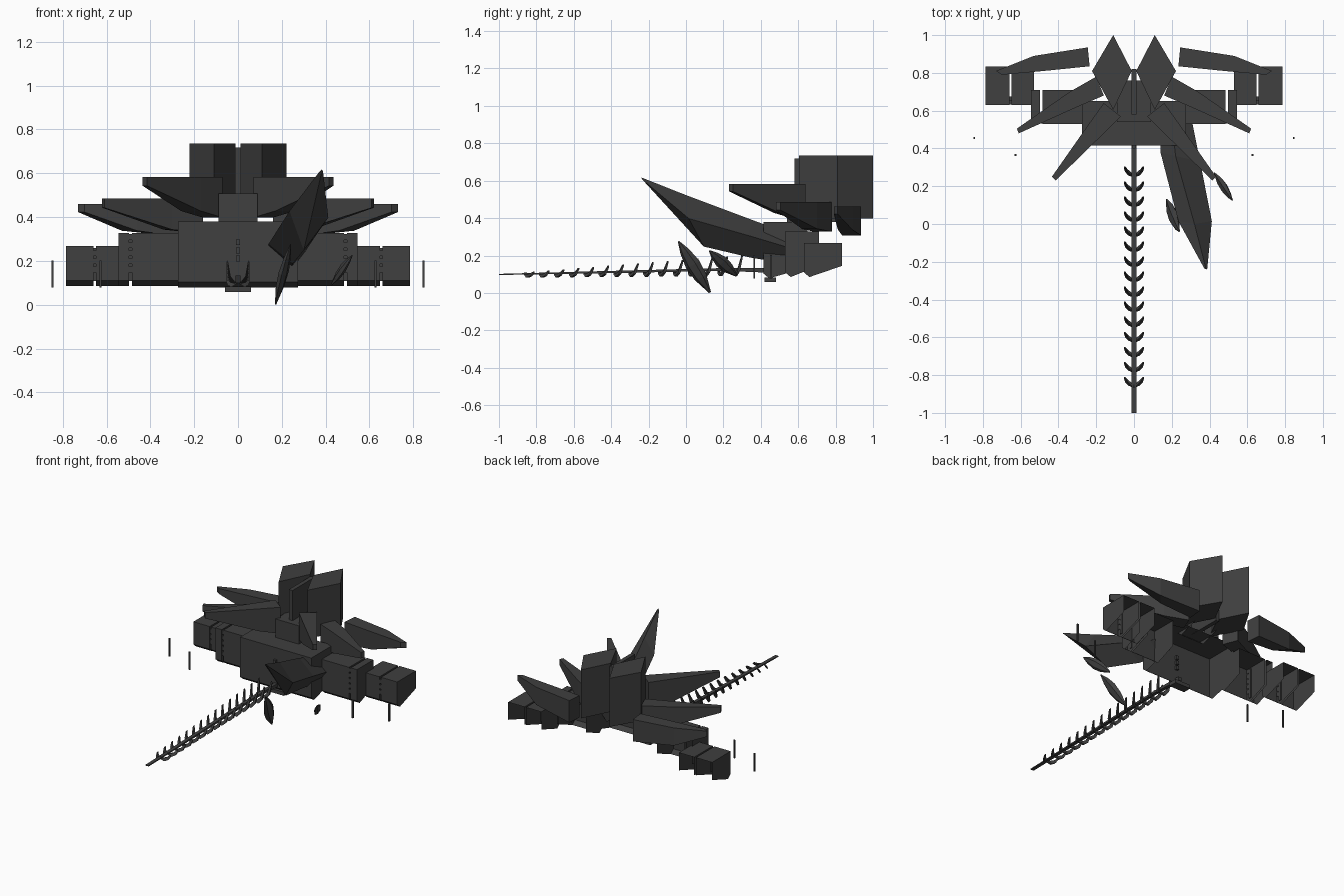
import bpy, bmesh, math
from mathutils import Vector

if "Cube" in bpy.data.objects:
    bpy.data.objects.remove(bpy.data.objects["Cube"])

stone = bpy.data.materials.new("dark_stone")
stone.diffuse_color = (0.05, 0.05, 0.05, 1)
stone.use_nodes = True
stone.node_tree.nodes["Principled BSDF"].inputs["Base Color"].default_value = stone.diffuse_color


def finish(name, bm):
    bmesh.ops.recalc_face_normals(bm, faces=bm.faces)
    me = bpy.data.meshes.new(name)
    bm.to_mesh(me)
    bm.free()
    me.materials.append(stone)
    ob = bpy.data.objects.new(name, me)
    bpy.context.collection.objects.link(ob)
    return ob


def loft(name, rings):
    """Skin a list of closed rings and cap both ends."""
    bm = bmesh.new()
    vs = [[bm.verts.new(p) for p in r] for r in rings]
    n = len(rings[0])
    for a, b in zip(vs, vs[1:]):
        for i in range(n):
            j = (i + 1) % n
            bm.faces.new((a[i], a[j], b[j], b[i]))
    bm.faces.new(vs[0][::-1])
    bm.faces.new(vs[-1])
    return finish(name, bm)


def box(name, x0, x1, y0, y1, z0, z1):
    base = [(x0, y0), (x1, y0), (x1, y1), (x0, y1)]
    return loft(name, [[(x, y, z) for x, y in base] for z in (z0, z1)])


def shell(name, x0, x1, y0, y1, z0, z1):
    """Facade block, open at the back and underneath, lower lip tucked in."""
    prof = [(y0 + .03, z0), (y0, z0 + .025), (y0, z1), (y1, z1)]
    bm = bmesh.new()
    a, b = [[bm.verts.new((x, y, z)) for y, z in prof] for x in (x0, x1)]
    for i in range(3):
        bm.faces.new((a[i], b[i], b[i + 1], a[i + 1]))
    for side, x in ((a, x0), (b, x1)):
        bm.faces.new(side + [bm.verts.new((x, y1, z0 + .06))])
    return finish(name, bm)


def shard(name, p, q, w, t, side):
    """Faceted spindle from p to q."""
    p, q = Vector(p), Vector(q)
    d = (q - p).normalized()
    u = Vector(side)
    u = (u - d * u.dot(d)).normalized()
    v = d.cross(u)
    rings = []
    for f, s in ((0, .15), (.3, .85), (.55, 1), (.8, .65), (1, .1)):
        c = p.lerp(q, f)
        rings.append([c + u * (w * s * math.cos(k * math.pi / 3)) +
                      v * (t * s * math.sin(k * math.pi / 3)) for k in range(6)])
    return loft(name, rings)


def knobs(name, x, y, z0, z1):
    """Stacked carved knobs in a facade gap."""
    z = z0
    while z < z1:
        box(name, x - .009, x + .009, y, y + .03, z, z + .026)
        z += .037


# central facade with upper block and gap wall
shell("central_facade", -.274, .274, .415, .65, .08, .382)
shell("upper_block", -.09, .09, .54, .76, .355, .51)
box("central_base", -.06, .06, .42, .48, .06, .085)
box("tower_joint", -.014, .014, .58, .82, .38, .72)
knobs("central_knob", 0, .4, .2, .29)

for s in (-1, 1):
    # stepped side wings
    for name, xa, xb, y0, y1, z1 in (("inner_wing", .274, .484, .53, .71, .33),
                                     ("inner_wing_end", .497, .545, .53, .71, .33),
                                     ("outer_wing", .53, .648, .63, .835, .27),
                                     ("outer_wing_end", .66, .785, .63, .835, .27)):
        shell(name, min(s * xa, s * xb), max(s * xa, s * xb), y0, y1, .087, z1)
    for x, y, z1 in ((.49, .535, .33), (.654, .635, .27)):
        box("gap_panel", s * x - .012, s * x + .012, y + .02, y + .04, .11, z1 - .01)
        knobs("wing_knob", s * x, y - .003, .15, z1 - .03)

    # kite-plan twin towers
    kite = [(.11, 1), (.222, .81), (.11, .605), (.012, .81)]
    loft("tower", [[(s * x, y, z) for x, y in kite] for z in (.40, .738)])

    # radiating blades: root edge, shoulder edge, tip edge with undersides
    blades = {
        "rear_blade": (.463, [((.245, .935), (.235, .835), .31),
                              ((.53, .89), (.46, .812), .34),
                              ((.73, .81), (.70, .79), .425)]),
        "middle_blade": (.487, [((.20, .78), (.16, .68), .33),
                                ((.34, .70), (.30, .62), .345),
                                ((.62, .505), (.61, .48), .445)]),
        "front_blade": (.585, [((.16, .64), (.07, .57), .40),
                               ((.26, .50), (.17, .47), .43),
                               ((.435, .25), (.415, .23), .545)]),
    }
    for name, (top, stations) in blades.items():
        loft(name, [[(s * a[0], a[1], top), (s * b[0], b[1], top),
                     (s * b[0], b[1], low), (s * a[0], a[1], low)]
                    for a, b, low in stations])

    # free-standing posts
    for x, y in ((.846, .455), (.628, .365)):
        box("post", s * x - .005, s * x + .005, y - .005, y + .005, .08, .205)

# leaning crystal breaking through the facade (left, top, right, bottom corners)
loft("leaning_crystal", [
    [(.14, .52, .25), (.2, .55, .32), (.31, .53, .25), (.24, .53, .16)],
    [(.14, .38, .28), (.22, .36, .39), (.35, .33, .31), (.25, .35, .19)],
    [(.235, .015, .43), (.32, 0, .525), (.412, .015, .40), (.30, .095, .25)],
    [(.372, -.235, .61), (.382, -.24, .62), (.388, -.235, .61), (.38, -.225, .60)],
])
shard("large_shard", (.172, .128, .005), (.24, -.04, .278), .042, .022, (.3, .8, .6))
shard("small_shard", (.425, .27, .093), (.522, .125, .228), .035, .016, (.1, .8, .6))

# spine path tapering towards the front
loft("spine_path", [[(x, y, z) for x, z in ((-.012, z0), (.012, z0), (.012, z1), (-.012, z1))]
                    for y, z0, z1 in ((.45, .11, .135), (.2, .12, .135),
                                      (-.4, .108, .12), (-1, .098, .104))])

# curved ribs along the spine
for i in range(15):
    f = i / 14
    y, z, h = .29 - 1.113 * f, .10 - .008 * f, .10 - .08 * f
    for s in (-1, 1):
        path = [(0, -.035, .012), (.022, -.025, 0), (.04, -.008, .25 * h), (.05, .01, h)]
        loft("spine_rib", [[(s * (x + dx), y + py + dy, z + pz + dz)
                            for dx, dy, dz in ((-r, -r, r), (r, -r, -r), (r, r, -r), (-r, r, r))]
                           for (x, py, pz), r in zip(path, (.007, .008, .007, .004))])

# exact placement in the frame
bpy.context.view_layer.update()
low = min(v.co.z for o in bpy.data.objects for v in o.data.vertices)
for o in bpy.data.objects:
    o.location.z -= low
